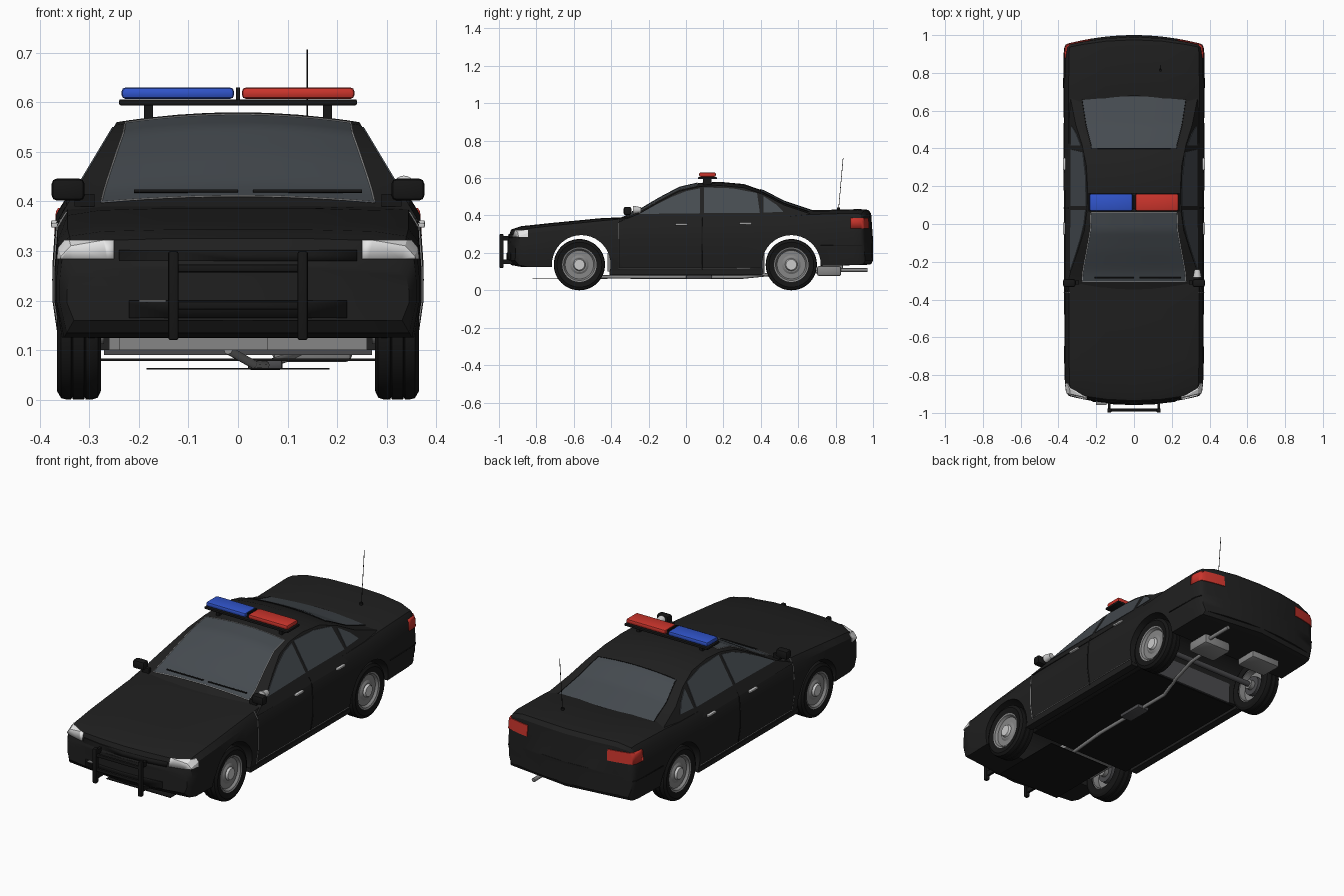
import bpy, bmesh, math
from mathutils import Matrix, Vector

cube = bpy.data.objects.get("Cube")
if cube:
    bpy.data.objects.remove(cube, do_unlink=True)


def material(name, r, g, b):
    m = bpy.data.materials.new(name)
    m.use_nodes = True
    m.diffuse_color = (r, g, b, 1)
    node = next(n for n in m.node_tree.nodes if n.type == 'BSDF_PRINCIPLED')
    node.inputs["Base Color"].default_value = (r, g, b, 1)
    node.inputs["Roughness"].default_value = 0.5
    return m


PAINT = material("black paint", .014, .014, .014)
RUBBER = material("rubber", .008, .008, .008)
GLASS = material("tinted glass", .06, .07, .08)
METAL = material("grey metal", .24, .24, .24)
DARK = material("dark metal", .07, .07, .075)
SILVER = material("silver", .6, .6, .6)
LAMP = material("clear lamp", .8, .8, .8)
RED = material("red lens", .6, .035, .025)
BLUE = material("blue lens", .03, .09, .6)


def activate(ob):
    bpy.ops.object.select_all(action='DESELECT')
    bpy.context.view_layer.objects.active = ob
    ob.select_set(True)


def finish(name, bm, mat):
    bmesh.ops.recalc_face_normals(bm, faces=bm.faces)
    me = bpy.data.meshes.new(name)
    bm.to_mesh(me)
    bm.free()
    ob = bpy.data.objects.new(name, me)
    bpy.context.collection.objects.link(ob)
    me.materials.append(mat)
    activate(ob)
    bpy.ops.object.shade_smooth_by_angle()
    return ob


def box(name, lo, hi, mat, bevel=0):
    bm = bmesh.new()
    bmesh.ops.create_cube(bm, size=1)
    for v in bm.verts:
        v.co = [a + (b - a) * (c + .5) for a, b, c in zip(lo, hi, v.co)]
    if bevel:
        bmesh.ops.bevel(bm, geom=bm.edges[:], offset=bevel, segments=2, affect='EDGES', profile=.5)
    return finish(name, bm, mat)


def cylinder(name, center, r, depth, axis, mat, r2=None):
    bm = bmesh.new()
    bmesh.ops.create_cone(bm, cap_ends=True, segments=40, radius1=r, radius2=r if r2 is None else r2, depth=depth)
    turn = Vector((0, 0, 1)).rotation_difference(Vector(axis)).to_matrix().to_4x4()
    bm.transform(Matrix.Translation(center) @ turn)
    return finish(name, bm, mat)


def grid(bm, rows, close):
    vs = [[bm.verts.new(p) for p in row] for row in rows]
    n = len(rows[0])
    for a, b in zip(vs, vs[1:]):
        for i in range(n if close else n - 1):
            j = (i + 1) % n
            bm.faces.new((a[i], a[j], b[j], b[i]))
    return vs


def tube(name, pts, r, mat, cyclic=False):
    cu = bpy.data.curves.new(name, 'CURVE')
    cu.dimensions = '3D'
    cu.bevel_depth, cu.bevel_resolution, cu.use_fill_caps = r, 2, True
    sp = cu.splines.new('POLY')
    sp.points.add(len(pts) - 1)
    for p, q in zip(sp.points, pts):
        p.co = (*q, 1)
    sp.use_cyclic_u = cyclic
    cu.materials.append(mat)
    ob = bpy.data.objects.new(name, cu)
    bpy.context.collection.objects.link(ob)
    activate(ob)
    bpy.ops.object.convert(target='MESH')


def boolean(ob, cutter, op):
    m = ob.modifiers.new("cut", 'BOOLEAN')
    m.operation, m.object, m.solver = op, cutter, 'EXACT'
    activate(ob)
    bpy.ops.object.modifier_apply(modifier=m.name)
    bpy.data.objects.remove(cutter, do_unlink=True)


def both(half):
    return half + [(-x, y, z) for x, y, z in half[-2:0:-1]]


# Lower body: y, half width, top, shoulder, bottom
STATIONS = [(-.955, .345, .27, .26, .16), (-.935, .36, .325, .31, .135), (-.88, .366, .343, .33, .125),
            (-.72, .37, .36, .345, .125), (-.45, .37, .386, .372, .1), (-.3, .37, .392, .385, .1),
            (.2, .372, .39, .388, .1), (.55, .373, .4, .395, .1), (.66, .373, .428, .405, .13),
            (.93, .37, .434, .412, .135), (.975, .366, .43, .408, .137), (.99, .36, .41, .395, .14),
            (1, .352, .27, .26, .16)]


def body_ring(y, w, top, sh, bot, k=1):
    def up(t):
        return bot + (sh - bot) * t
    half = [(0, top), (.4, top), (.75, top * .75 + sh * .25), (.93, sh), (.985, up(.88)),
            (1, up(.6)), (1, up(.35)), (.96, bot), (0, bot)]
    ring = []
    for f, z in half:
        x = f * w * k
        yy = y + .05 * (x / .37) ** 2 * (max(0, -.7 - y) - max(0, y - .75)) / .25
        ring.append((x, yy, z))
    return both(ring)


rings = [body_ring(*STATIONS[0], k) for k in (0, .33, .66)]
rings += [body_ring(*s) for s in STATIONS]
rings += [body_ring(*STATIONS[-1], k) for k in (.66, .33, 0)]
bm = bmesh.new()
grid(bm, rings, True)
bmesh.ops.remove_doubles(bm, verts=bm.verts, dist=1e-5)
body = finish("lower_body", bm, PAINT)
solid = body.data.copy()


def skin_patch(name, lo, hi, mat):
    """Thin piece that follows the body surface inside a box."""
    ob = bpy.data.objects.new(name, solid.copy())
    bpy.context.collection.objects.link(ob)
    ob.data.transform(Matrix.Translation((0, 0, .27)) @ Matrix.Diagonal((1.008, 1.004, 1.012, 1))
                      @ Matrix.Translation((0, 0, -.27)))
    boolean(ob, box("cutter", lo, hi, mat), 'INTERSECT')
    ob.data.materials.clear()
    ob.data.materials.append(mat)
    for p in ob.data.polygons:
        p.material_index = 0


for s, side in ((1, "left"), (-1, "right")):
    def patch(name, x0, x1, y0, y1, z0, z1, mat):
        a, b = sorted((s * x0, s * x1))
        skin_patch(side + "_" + name, (a, y0, z0), (b, y1, z1), mat)
    patch("headlight", .25, .4, -1.1, -.845, .284, .322, LAMP)
    patch("tail_light", .23, .4, .88, 1.1, .33, .387, RED)
    patch("front_door_seam", .3, .4, -.362, -.359, .11, .38, METAL)
    patch("middle_door_seam", .3, .4, .083, .087, .11, .39, RUBBER)
    patch("sill_seam", .3, .4, -.36, .4, .116, .118, METAL)
    patch("rear_bumper_seam", .3, .4, .72, .95, .24, .243, RUBBER)
skin_patch("upper_grille", (-.24, -1.1, .28), (.24, -.9, .302), RUBBER)
skin_patch("lower_grille", (-.22, -1.1, .165), (.22, -.9, .2), RUBBER)

for y in (-.56, .563):
    boolean(body, cylinder("cutter", (0, y, .138), .157, 1, (1, 0, 0), PAINT), 'DIFFERENCE')
activate(body)
bpy.ops.object.shade_smooth_by_angle()

# Cabin: roof line
ROOF = [(-.36, .385), (-.31, .405), (-.25, .43), (-.14, .495), (-.035, .55), (.07, .574), (.18, .58),
        (.31, .568), (.42, .53), (.525, .475), (.63, .44), (.72, .41)]


def side_x(z):
    return .335 - (z - .41) * .6


def roof_point(f, y, lift=0):
    z = next(a[1] + (b[1] - a[1]) * (y - a[0]) / (b[0] - a[0]) for a, b in zip(ROOF, ROOF[1:]) if y <= b[0])
    return (f * side_x(z - .02), y, z - .02 * f * f + lift)


bm = bmesh.new()
rings = []
for y, z in ROOF:
    half = [roof_point(f, y) for f in (0, .25, .5, .75, .9, 1)]
    rings.append(both(half + [(side_x(.36), y, .36), (0, y, .36)]))
vs = grid(bm, rings, True)
bm.faces.new(vs[0])
bm.faces.new(vs[-1])
finish("cabin", bm, PAINT)


def roof_glass(name, y0, y1, f0, f1, trim):
    def at(u, t):
        return roof_point(u * (f0 + (f1 - f0) * t), y0 + (y1 - y0) * t, .004)
    rows = [[at(i / 6 - 1, j / 16) for i in range(13)] for j in range(17)]
    bm = bmesh.new()
    grid(bm, rows, False)
    finish(name, bm, GLASS)
    edge = rows[0] + [r[-1] for r in rows[1:-1]] + rows[-1][::-1] + [r[0] for r in rows[-2:0:-1]]
    tube(name + "_trim", edge, .0018, trim, True)


roof_glass("windshield", -.305, .06, .79, .91, SILVER)
roof_glass("rear_window", .4, .68, .83, .82, RUBBER)

PANES = {"front_window": [(-.25, .408), (.075, .412), (.075, .545), (0, .53), (-.08, .498), (-.17, .452)],
         "rear_window": [(.095, .412), (.395, .412), (.38, .52), (.25, .545), (.095, .55)],
         "quarter_window": [(.415, .415), (.52, .42), (.48, .46), (.415, .503)]}

for s, side in ((1, "left_"), (-1, "right_")):
    # Side glass
    for name, pts in PANES.items():
        bm = bmesh.new()
        loop = [bm.verts.new((s * (side_x(z) + .003), y, z)) for y, z in pts]
        inner = [bm.verts.new((s * (side_x(z) - .004), y, z)) for y, z in pts]
        bm.faces.new(loop)
        bm.faces.new(inner)
        for i in range(len(pts)):
            bm.faces.new((loop[i - 1], loop[i], inner[i], inner[i - 1]))
        finish(side + name, bm, GLASS)

    def part(name, x0, x1, y0, y1, z0, z1, mat, bevel=0):
        a, b = sorted((s * x0, s * x1))
        box(side + name, (a, y0, z0), (b, y1, z1), mat, bevel)
    # Handles, mirrors, sills, push bar posts and light bar feet
    part("front_handle", .36, .377, -.056, .008, .347, .357, SILVER, .003)
    part("rear_handle", .36, .377, .285, .35, .352, .362, SILVER, .003)
    part("mirror", .31, .376, -.333, -.292, .402, .446, RUBBER, .01)
    part("mirror_stem", .29, .33, -.32, -.3, .39, .415, RUBBER)
    part("sill", .32, .36, -.41, .41, .083, .105, PAINT)
    part("push_bar_post", .12, .141, -.998, -.975, .12, .3, RUBBER, .005)
    part("push_bar_upper_mount", .124, .137, -.985, -.92, .265, .29, RUBBER)
    part("push_bar_lower_mount", .124, .137, -.985, -.92, .14, .165, RUBBER)
    part("light_bar_foot", .172, .19, .09, .135, .555, .597, RUBBER)
    part("light_bar_lens", .008, .235, .07, .16, .607, .63, RED if s > 0 else BLUE, .008)

    # Wheels
    TIRE = [(.09, .358), (.12, .365), (.134, .357), (.137, .345), (.137, .337), (.132, .335), (.137, .333),
            (.137, .311), (.132, .309), (.137, .307), (.137, .295), (.133, .283), (.12, .277), (.09, .28)]
    RIM = [(0, .35), (.04, .35), (.05, .344), (.076, .344), (.084, .356), (.092, .359),
           (.092, .284), (.084, .284), (.08, .315), (0, .315)]
    for y, end in ((-.57, "front"), (.563, "rear")):
        for label, prof, mat in (("tire", TIRE, RUBBER), ("rim", RIM, METAL)):
            bm = bmesh.new()
            rows = [[(s * x, y + r * math.cos(a), .137 + r * math.sin(a)) for r, x in prof]
                    for a in (math.tau * i / 48 for i in range(49))]
            grid(bm, rows, label == "tire")
            bmesh.ops.remove_doubles(bm, verts=bm.verts, dist=1e-5)
            finish(f"{side}{end}_{label}", bm, mat)
        cylinder(f"{side}{end}_hub_cap", (s * .352, y, .137), .036, .018, (s, 0, 0), SILVER, .028)
        cylinder(f"{side}{end}_brake", (s * .305, y, .137), .05, .025, (1, 0, 0), DARK)
        cylinder(f"{side}{end}_inner_hub", (s * .285, y, .137), .025, .03, (1, 0, 0), METAL)

# Push bar rails and grille slats
for i, z in enumerate((.19, .265)):
    box(f"push_bar_rail_{i + 1}", (-.13, -.992, z - .008), (.13, -.978, z + .008), RUBBER, .004)
box("intake_slat", (-.2, -.957, .197), (-.145, -.94, .201), METAL)

# Roof light bar, antenna, wipers and spotlight
box("light_bar_base", (-.24, .065, .594), (.24, .165, .606), RUBBER, .003)
box("light_bar_divider", (-.004, .08, .604), (.004, .15, .63), RUBBER)
tube("antenna", [(.14, .815, .425), (.14, .84, .707)], .0015, RUBBER)
cylinder("antenna_base", (.14, .815, .437), .008, .012, (0, 0, 1), RUBBER)
for i, (x0, x1) in enumerate(((-.21, 0), (.03, .25))):
    tube(f"wiper_{i + 1}", [(x0, -.285, .421), (x1, -.285, .421)], .0035, RUBBER)
cylinder("spotlight", (.335, -.26, .43), .022, .04, (0, 1, 0), SILVER, .014)
cylinder("spotlight_lens", (.335, -.281, .43), .02, .004, (0, 1, 0), LAMP)
tube("spotlight_arm", [(.335, -.25, .42), (.31, -.24, .4)], .006, SILVER)

# Underside
box("floor_plate", (-.3, -.42, .078), (.3, .42, .083), RUBBER)
box("front_plate", (-.185, -.82, .061), (.185, -.42, .064), RUBBER)
box("engine_block", (-.24, -.62, .1), (.06, -.45, .127), METAL)
box("firewall", (-.26, -.42, .1), (.26, -.405, .2), METAL)
box("rear_bulkhead", (-.27, .402, .09), (.27, .42, .2), DARK)
box("fuel_tank", (-.24, .72, .1), (-.07, .84, .14), METAL, .008)
box("muffler", (.07, .7, .076), (.23, .83, .13), METAL, .012)
box("resonator", (.02, 0, .06), (.09, .14, .08), DARK, .006)
tube("exhaust_pipe", [(-.02, -.6, .1), (.03, -.45, .072), (.055, -.2, .07), (.055, .3, .07), (.1, .45, .085),
                      (.13, .6, .1), (.14, .72, .1)], .009, METAL)
tube("tail_pipe", [(.2, .8, .108), (.2, .97, .108)], .01, METAL)
cylinder("rear_axle", (0, .563, .137), .014, .6, (1, 0, 0), DARK)
